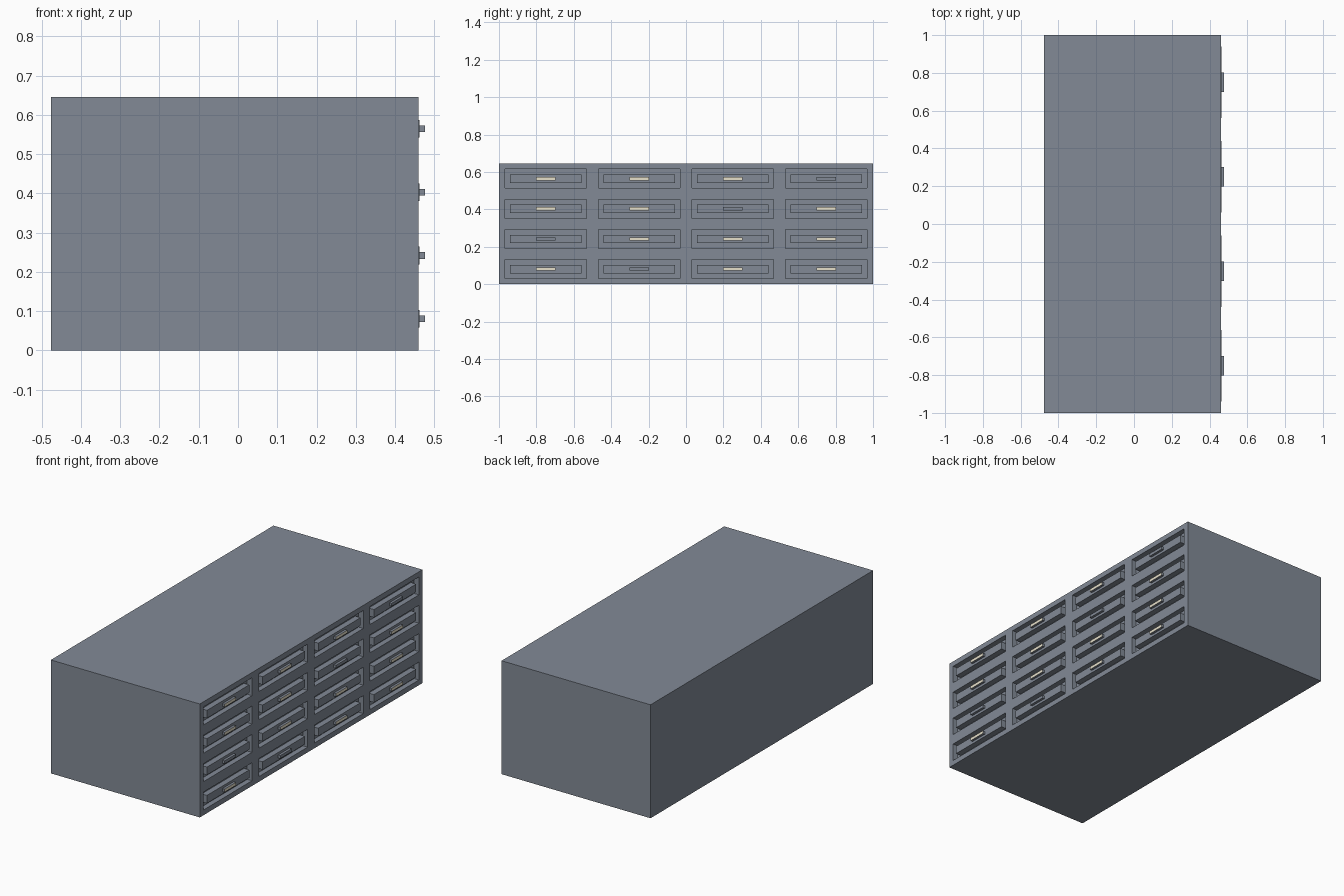
import bpy, bmesh

if "Cube" in bpy.data.objects:
    bpy.data.objects.remove(bpy.data.objects["Cube"])

XB, XF, H = -0.477, 0.46, 0.645      # back, front face and height
DEPTH, PANEL, TIP = 0.03, 0.463, 0.477
COLS = [-0.75, -0.25, 0.25, 0.75]
ROWS = [H * (i + 0.5) / 4 for i in range(4)]
OUT, INN, HAN = (0.219, 0.051), (0.19, 0.0225), (0.051, 0.0085)  # half sizes


def material(name, rgb):
    m = bpy.data.materials.new(name)
    m.diffuse_color = (*rgb, 1)
    m.use_nodes = True
    m.node_tree.nodes["Principled BSDF"].inputs["Base Color"].default_value = m.diffuse_color
    return m


grey = material("blue_grey_metal", (0.223, 0.254, 0.305))
pale = material("pale_front", (0.8, 0.75, 0.6))


def new_object(name, bm):
    bmesh.ops.remove_doubles(bm, verts=bm.verts, dist=1e-5)
    bmesh.ops.recalc_face_normals(bm, faces=bm.faces)
    me = bpy.data.meshes.new(name)
    bm.to_mesh(me)
    bm.free()
    me.materials.append(grey)
    ob = bpy.data.objects.new(name, me)
    bpy.context.collection.objects.link(ob)
    return ob


def rect(bm, x, cy, cz, half):
    a, b = half
    return [bm.verts.new((x, cy + s * a, cz + t * b))
            for s, t in ((-1, -1), (1, -1), (1, 1), (-1, 1))]


def bridge(bm, p, q):
    for i in range(4):
        j = (i + 1) % 4
        bm.faces.new((p[i], p[j], q[j], q[i]))


# Cabinet body: five outer sides, front made of recessed drawer cells
bm = bmesh.new()
back = rect(bm, XB, 0, H / 2, (1, H / 2))
bm.faces.new(back)
bridge(bm, back, rect(bm, XF, 0, H / 2, (1, H / 2)))
for cy in COLS:
    for cz in ROWS:
        # rail, recess wall, recess floor, raised panel wall, panel
        loops = [rect(bm, x, cy, cz, h) for x, h in (
            (XF, (0.25, H / 8)), (XF, OUT), (XF - DEPTH, OUT),
            (XF - DEPTH, INN), (PANEL, INN))]
        for p, q in zip(loops, loops[1:]):
            bridge(bm, p, q)
        bm.faces.new(loops[-1])
new_object("drawer_cabinet", bm)

# Drawer pulls: most have a pale front face, one per row is plain
plain = {(2, 2), (3, 3), (0, 1), (1, 0)}
for c, cy in enumerate(COLS):
    for r, cz in enumerate(ROWS):
        bm = bmesh.new()
        a, b = rect(bm, PANEL, cy, cz, HAN), rect(bm, TIP, cy, cz, HAN)
        bm.faces.new(a)
        bridge(bm, a, b)
        bm.faces.new(b)
        ob = new_object(f"drawer_pull_{c + 1}_{r + 1}", bm)
        if (c, r) not in plain:
            ob.data.materials.append(pale)
            for f in ob.data.polygons:
                f.material_index = int(f.normal.x > 0.9)
